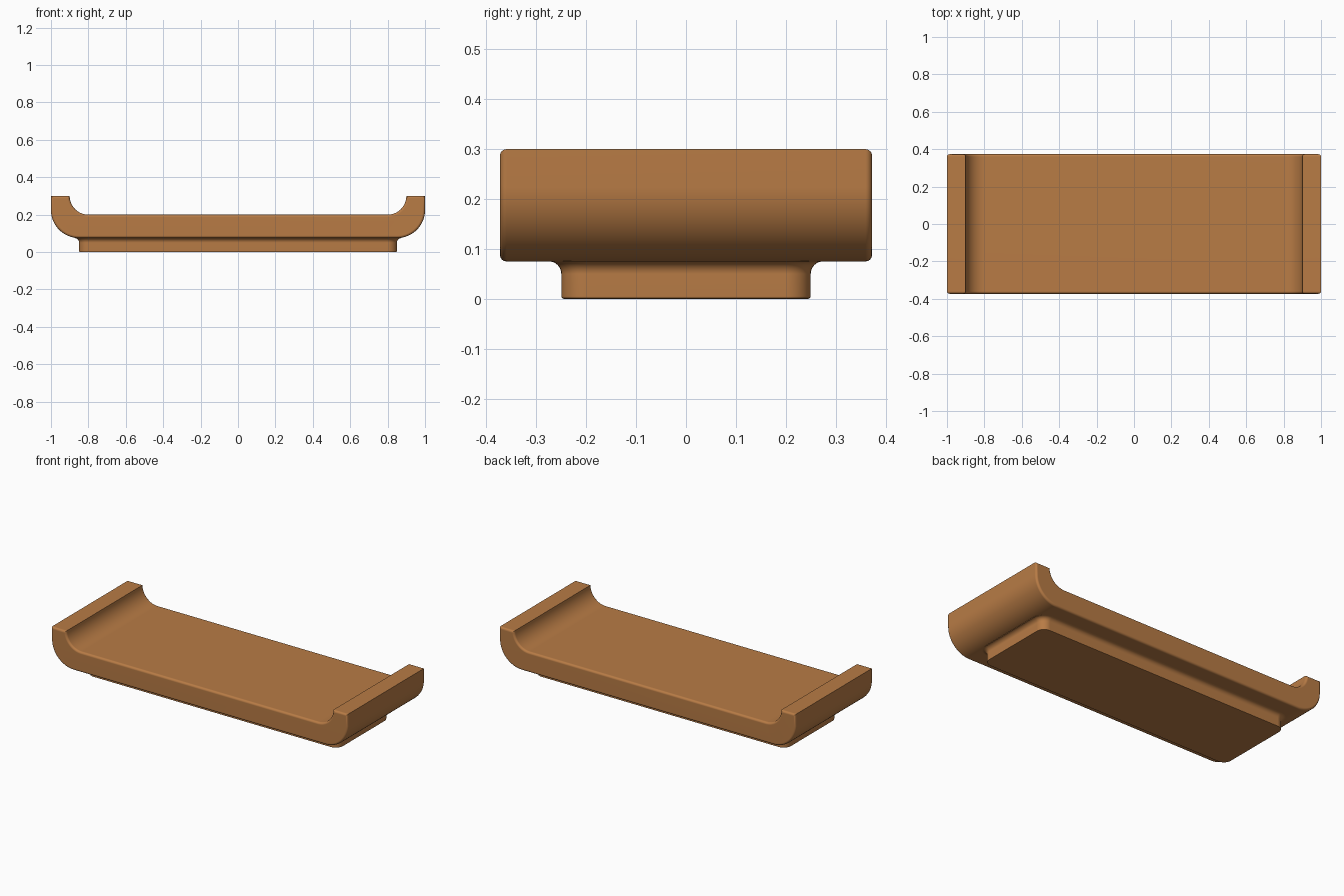
import bpy, bmesh, math
from math import cos, sin, radians, pi

if "Cube" in bpy.data.objects:
    bpy.data.objects.remove(bpy.data.objects["Cube"])

wood = bpy.data.materials.new("warm_wood")
wood.diffuse_color = (0.48, 0.20, 0.06, 1)
wood.use_nodes = True
wood.node_tree.nodes["Principled BSDF"].inputs["Base Color"].default_value = wood.diffuse_color


def arc(cx, cy, r, a0, a1, n):
    return [(cx + r * cos(radians(a0 + (a1 - a0) * i / n)),
             cy + r * sin(radians(a0 + (a1 - a0) * i / n))) for i in range(n + 1)]


def finish(name, bm):
    bmesh.ops.recalc_face_normals(bm, faces=bm.faces)
    me = bpy.data.meshes.new(name)
    bm.to_mesh(me)
    bm.free()
    me.materials.append(wood)
    me.shade_smooth()
    me.set_sharp_from_angle(angle=radians(35))
    ob = bpy.data.objects.new(name, me)
    bpy.context.collection.objects.link(ob)
    wn = ob.modifiers.new("weighted_normals", 'WEIGHTED_NORMAL')
    wn.keep_sharp = True
    return ob


# Tray: mirrored cross-section with upturned ends, extruded front to back
half = arc(0.85, 0.225, 0.15, -90, 0, 20) + [(1.0, 0.3)] + arc(0.8, 0.3, 0.1, 0, -90, 16)
profile = half + [(-x, z) for x, z in reversed(half)]
depth = 0.373
bm = bmesh.new()
front = bm.faces.new([bm.verts.new((x, -depth, z)) for x, z in profile])
ext = bmesh.ops.extrude_face_region(bm, geom=[front], use_keep_orig=True)
bmesh.ops.translate(bm, vec=(0, 2 * depth, 0),
                    verts=[g for g in ext["geom"] if isinstance(g, bmesh.types.BMVert)])
bmesh.ops.recalc_face_normals(bm, faces=bm.faces)
# Rounded rims along the front and back faces
rim = [e for e in bm.edges if abs(e.verts[0].co.y - e.verts[1].co.y) < 1e-5]
bmesh.ops.bevel(bm, geom=rim, offset=0.013, segments=4, profile=0.5,
                affect='EDGES', clamp_overlap=False)
finish("tray", bm)


# Foot: rounded rectangle lofted upward, flaring into the tray underside
def ring(grow, z):
    r = 0.05 + grow
    return [(x, y, z) for k, (sx, sy) in enumerate([(1, 1), (-1, 1), (-1, -1), (1, -1)])
            for x, y in arc(sx * 0.80, sy * 0.20, r, 90 * k, 90 * k + 90, 8)]


section = ([(-0.005, 0), (-0.0015, 0.0015), (0, 0.005)]
           + [(0.025 - 0.025 * cos(a), 0.05 + 0.025 * sin(a))
              for a in (i * pi / 16 for i in range(9))]
           + [(0.025, 0.085)])
bm = bmesh.new()
rings = [[bm.verts.new(p) for p in ring(g, z)] for g, z in section]
for a, b in zip(rings, rings[1:]):
    for i in range(len(a)):
        j = (i + 1) % len(a)
        bm.faces.new((a[i], a[j], b[j], b[i]))
bm.faces.new(rings[0])
bm.faces.new(rings[-1])
finish("foot", bm)
